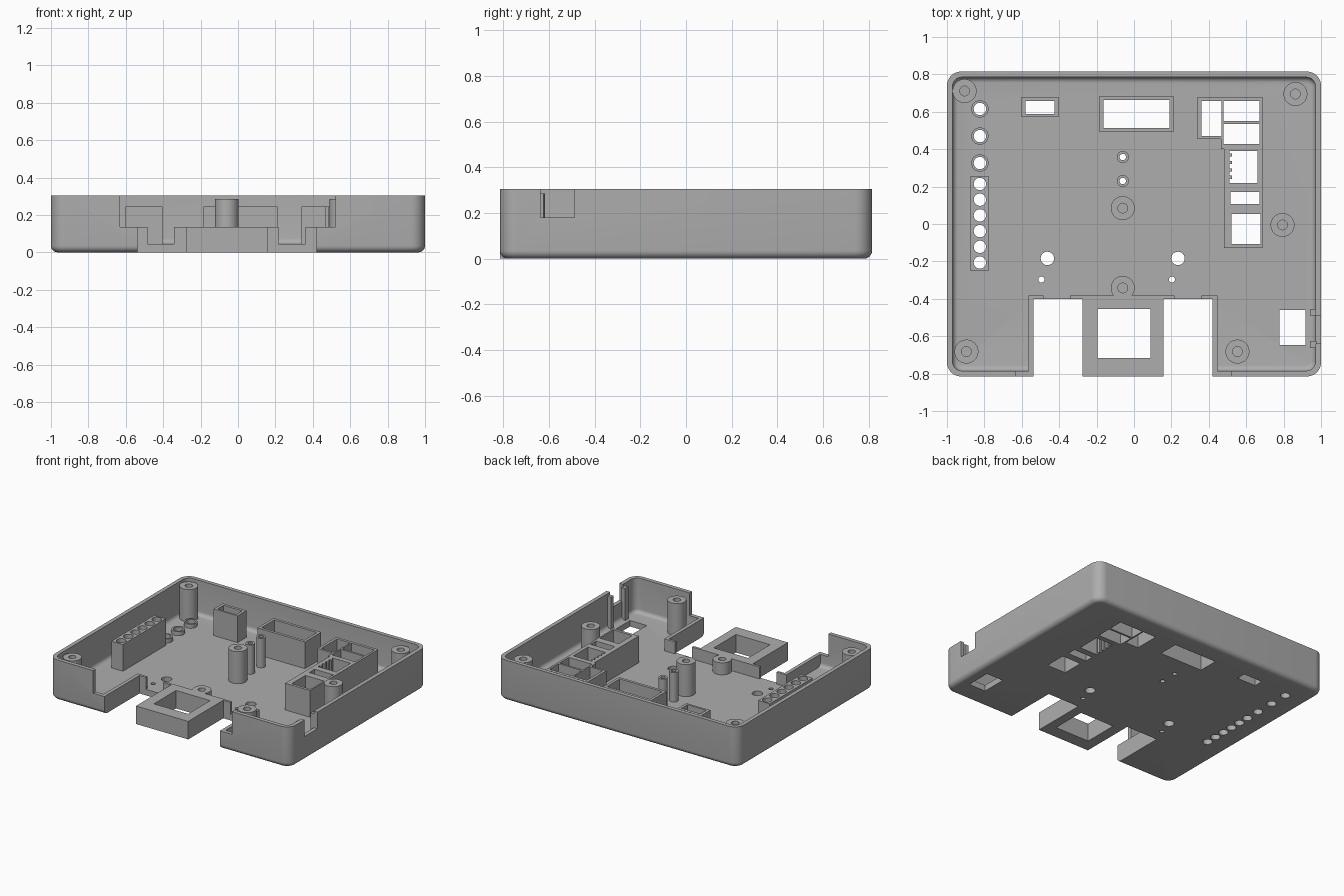
import bpy
import bmesh
import math
from mathutils import Matrix, Vector

cube = bpy.data.objects.get("Cube")
if cube:
    bpy.data.objects.remove(cube, do_unlink=True)

FLOOR, LOW, BOX, POST, RIM = 0.045, 0.135, 0.245, 0.285, 0.305
BASE = FLOOR - 0.005
FRONT = -0.815

grey = bpy.data.materials.new("plain grey")
grey.use_nodes = True
colour = (0.42, 0.42, 0.42, 1)
grey.diffuse_color = colour
grey.node_tree.nodes["Principled BSDF"].inputs["Base Color"].default_value = colour


def make(name, bm):
    bmesh.ops.recalc_face_normals(bm, faces=bm.faces)
    mesh = bpy.data.meshes.new(name)
    bm.to_mesh(mesh)
    bm.free()
    mesh.materials.append(grey)
    obj = bpy.data.objects.new(name, mesh)
    bpy.context.collection.objects.link(obj)
    return obj


def add_box(bm, x0, x1, y0, y1, z0, z1):
    size = Matrix.Diagonal((x1 - x0, y1 - y0, z1 - z0, 1))
    centre = Vector((x0 + x1, y0 + y1, z0 + z1)) / 2
    return bmesh.ops.create_cube(bm, size=1, matrix=Matrix.Translation(centre) @ size)


def add_cylinder(bm, x, y, r, z0, z1):
    place = Matrix.Translation((x, y, (z0 + z1) / 2))
    bmesh.ops.create_cone(bm, cap_ends=True, segments=32, radius1=r, radius2=r,
                          depth=z1 - z0, matrix=place)


def boxes(name, *sizes):
    bm = bmesh.new()
    for size in sizes:
        add_box(bm, *size)
    return make(name, bm)


def prism(name, outline, z0, z1):
    bm = bmesh.new()
    face = bm.faces.new([bm.verts.new((x, y, z0)) for x, y in outline])
    new = bmesh.ops.extrude_face_region(bm, geom=[face])["geom"]
    verts = [v for v in new if isinstance(v, bmesh.types.BMVert)]
    bmesh.ops.translate(bm, verts=verts, vec=(0, 0, z1 - z0))
    return make(name, bm)


def tray(name, x, y, z0, z1, corner, fillet):
    """Box with rounded corners and a rounded bottom edge."""
    bm = bmesh.new()
    add_box(bm, -x, x, -y, y, z0, z1)
    upright = [e for e in bm.edges if abs(e.verts[0].co.z - e.verts[1].co.z) > 0.01]
    bmesh.ops.bevel(bm, geom=upright, offset=corner, segments=8, profile=0.5, affect='EDGES')
    bottom = [e for e in bm.edges if all(v.co.z < z0 + 0.001 for v in e.verts)]
    bmesh.ops.bevel(bm, geom=bottom, offset=fillet, segments=6, profile=0.5, affect='EDGES')
    return make(name, bm)


def tube(name, x, y, r, bore, top):
    """Turned post with a bore down to the floor."""
    bm = bmesh.new()
    ring = [bm.verts.new(p) for p in ((r, 0, BASE), (r, 0, top), (bore, 0, top), (bore, 0, BASE))]
    edges = [bm.edges.new(pair) for pair in zip(ring, ring[1:])]
    bmesh.ops.spin(bm, geom=ring + edges, axis=(0, 0, 1), cent=(0, 0, 0),
                   angle=math.tau, steps=32, use_duplicate=False)
    bmesh.ops.remove_doubles(bm, verts=bm.verts, dist=0.0001)
    bmesh.ops.translate(bm, verts=bm.verts, vec=(x, y, 0))
    return make(name, bm)


def cut(obj, *cutters):
    for cutter in cutters:
        mod = obj.modifiers.new("cut", 'BOOLEAN')
        mod.operation, mod.solver, mod.object = 'DIFFERENCE', 'EXACT', cutter
    graph = bpy.context.evaluated_depsgraph_get()
    mesh = bpy.data.meshes.new_from_object(obj.evaluated_get(graph))
    obj.modifiers.clear()
    obj.data = mesh


# Openings that pass through the floor and the raised housings
bm = bmesh.new()
windows = [(-0.58, -0.425, 0.588, 0.658), (-0.163, 0.19, 0.513, 0.663),
           (0.361, 0.468, 0.471, 0.658), (0.479, 0.671, 0.55, 0.658),
           (0.479, 0.671, 0.428, 0.535), (0.51, 0.66, 0.219, 0.39),
           (0.515, 0.671, 0.107, 0.171), (0.521, 0.676, -0.107, 0.053),
           (0.778, 0.917, -0.647, -0.46), (-0.195, 0.088, -0.717, -0.455)]
for window in windows:
    add_box(bm, *window, -0.1, 0.5)
LAMP_X = -0.824
lamp_rings = [0.615, 0.47, 0.326]
lamp_row = [0.214 - 0.084 * i for i in range(6)]
for y in lamp_rings + lamp_row:
    add_cylinder(bm, LAMP_X, y, 0.033, -0.1, 0.5)
for x in (-0.463, 0.235):
    add_cylinder(bm, x, -0.184, 0.036, -0.1, 0.5)
    add_cylinder(bm, x - 0.032, -0.297, 0.016, -0.1, 0.5)
small_tubes = [0.358, 0.23]
for y in small_tubes:
    add_cylinder(bm, -0.06, y, 0.017, -0.1, 0.5)
through = make("through_cutter", bm)

cavity = tray("cavity_cutter", 0.97, 0.785, FLOOR, 0.5, 0.05, 0.03)
bay = boxes("bay_cutter", (-0.537, 0.42, -1, -0.4, -0.1, 0.5))
front_gap = boxes("front_gap_cutter", (-0.63, 0.52, -1, -0.74, LOW, 0.5))
side_notch = boxes("side_notch_cutter", (0.93, 1.1, -0.638, -0.488, 0.18, 0.5))
cutters = [through, cavity, bay, front_gap, side_notch]

# Outer shell
shell = tray("shell", 1, 0.815, 0, RIM, 0.075, 0.035)
cut(shell, *cutters)

# Low wall around the front bay, with two slots in its rear side
bay_wall = prism("bay_wall", [(-0.564, FRONT), (-0.564, -0.382), (0.447, -0.382),
                              (0.447, FRONT), (0.42, FRONT), (0.42, -0.4),
                              (-0.537, -0.4), (-0.537, FRONT)], BASE, LOW)
slots = boxes("slot_cutter", *[(x, x + 0.143, -0.43, -0.35, FLOOR, 0.5) for x in (-0.484, 0.217)])
cutters.append(slots)
cut(bay_wall, slots)

# Front frame between the two bays
front_frame = boxes("front_frame", (-0.275, 0.158, FRONT, -0.395, 0, LOW))
cut(front_frame, through)

# Raised housings around the openings
housings = [boxes("small_housing", (-0.602, -0.404, 0.572, 0.679, BASE, BOX)),
            boxes("wide_housing", (-0.184, 0.211, 0.492, 0.684, BASE, BOX)),
            boxes("lamp_row_housing", (-0.874, -0.778, -0.251, 0.257, BASE, BOX)),
            prism("connector_housing", [(0.34, 0.679), (0.687, 0.679), (0.687, -0.128),
                                        (0.48, -0.128), (0.48, 0.4), (0.465, 0.4),
                                        (0.465, 0.455), (0.34, 0.455)], BASE, BOX)]
for housing in housings:
    cut(housing, through)
boxes("connector_comb", *[(0.505, 0.524, y, y + 0.018, 0, BOX)
                          for y in (0.24, 0.28, 0.32, 0.36)])

# Screw posts, lamp rings and button guides
for x, y in [(-0.906, 0.711), (0.863, 0.695), (0.794, -0.005),
             (-0.896, -0.682), (0.553, -0.682), (-0.06, 0.085)]:
    tube("screw_post", x, y, 0.064, 0.026, POST)
tube("short_screw_post", -0.06, -0.342, 0.064, 0.026, LOW)
for y in lamp_rings:
    tube("lamp_ring", LAMP_X, y, 0.046, 0.033, 0.075)
for y in small_tubes:
    tube("button_guide", -0.06, y, 0.032, 0.017, 0.265)

# Ribs on both sides of the side notch
boxes("side_notch_ribs", (0.942, 0.975, -0.488, -0.455, BASE, POST),
      (0.942, 0.975, -0.663, -0.625, BASE, POST))

for cutter in cutters:
    bpy.data.objects.remove(cutter, do_unlink=True)

bpy.ops.object.select_all(action='DESELECT')
for obj in bpy.context.collection.objects:
    if obj.type == 'MESH':
        obj.select_set(True)
        bpy.context.view_layer.objects.active = obj
bpy.ops.object.shade_smooth_by_angle(angle=math.radians(30))
